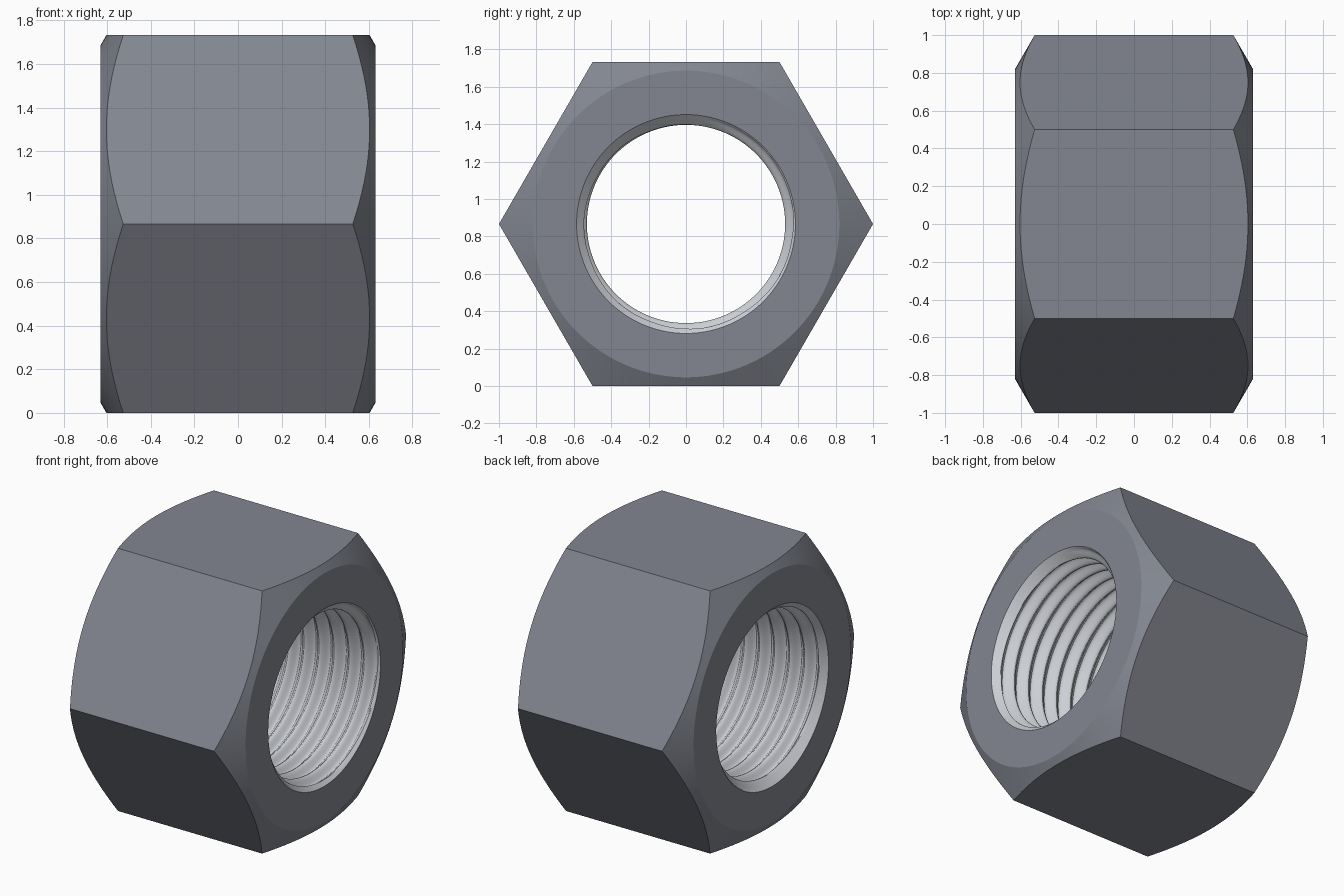
import bpy, bmesh, math

if "Cube" in bpy.data.objects:
    bpy.data.objects.remove(bpy.data.objects["Cube"])

APOTHEM = math.sqrt(3) / 2      # centre to flat, corners at radius 1
HALF = 0.63                     # half length along x
FACE_R = 0.82                   # radius of the flat bearing face
MINOR, MAJOR, MOUTH = 0.53, 0.578, 0.585
PITCH = 0.11
SEG = 120                       # multiple of 6 so the hex corners are exact
STEPS = 16                      # rows per thread turn
TURNS = math.ceil(HALF / PITCH) + 2

# One rounded thread turn: (fraction of pitch, radius)
ROWS = [(k / STEPS, (MINOR + MAJOR) / 2
         - (MAJOR - MINOR) / 2 * math.cos(math.tau * k / STEPS)) for k in range(STEPS)]


def section(a):
    """Closed (x, radius) outline of the nut at angle a."""
    pts = []
    # Helical thread, opened by a countersink at both mouths
    for n in range(-TURNS, TURNS):
        for f, r in ROWS:
            x = (n + f + a / math.tau) * PITCH
            x = max(-HALF, min(HALF, x))
            pts.append((x, max(r, MOUTH - (HALF - abs(x)))))
    # Hexagon with conical corner chamfers
    hex_r = APOTHEM / math.cos(a % (math.pi / 3) - math.pi / 6)
    xc = HALF - (hex_r - FACE_R) * math.tan(math.radians(30))
    return pts + [(HALF, FACE_R), (xc, hex_r), (-xc, hex_r), (-HALF, FACE_R)]


def material(name, color):
    m = bpy.data.materials.new(name)
    m.diffuse_color = (*color, 1)
    m.use_nodes = True
    m.node_tree.nodes["Principled BSDF"].inputs["Base Color"].default_value = m.diffuse_color
    return m


bm = bmesh.new()
columns = []
for j in range(SEG + 1):
    a = math.tau * j / SEG
    columns.append([bm.verts.new((x, r * math.cos(a), APOTHEM + r * math.sin(a)))
                    for x, r in section(a)])
bore_rows = 2 * TURNS * STEPS
for c0, c1 in zip(columns, columns[1:]):
    for i in range(len(c0)):
        k = (i + 1) % len(c0)
        face = bm.faces.new((c0[i], c0[k], c1[k], c1[i]))
        face.material_index = 1 if i < bore_rows - 1 else 0
bmesh.ops.remove_doubles(bm, verts=bm.verts[:], dist=1e-5)
bmesh.ops.recalc_face_normals(bm, faces=bm.faces[:])

mesh = bpy.data.meshes.new("hex_nut")
bm.to_mesh(mesh)
bm.free()
# Dark steel body, brighter threaded bore
mesh.materials.append(material("dark_steel", (0.225, 0.24, 0.28)))
mesh.materials.append(material("bright_steel", (0.60, 0.62, 0.66)))
nut = bpy.data.objects.new("hex_nut", mesh)
bpy.context.collection.objects.link(nut)
bpy.context.view_layer.objects.active = nut
nut.select_set(True)
bpy.ops.object.shade_smooth_by_angle(angle=math.radians(25))
